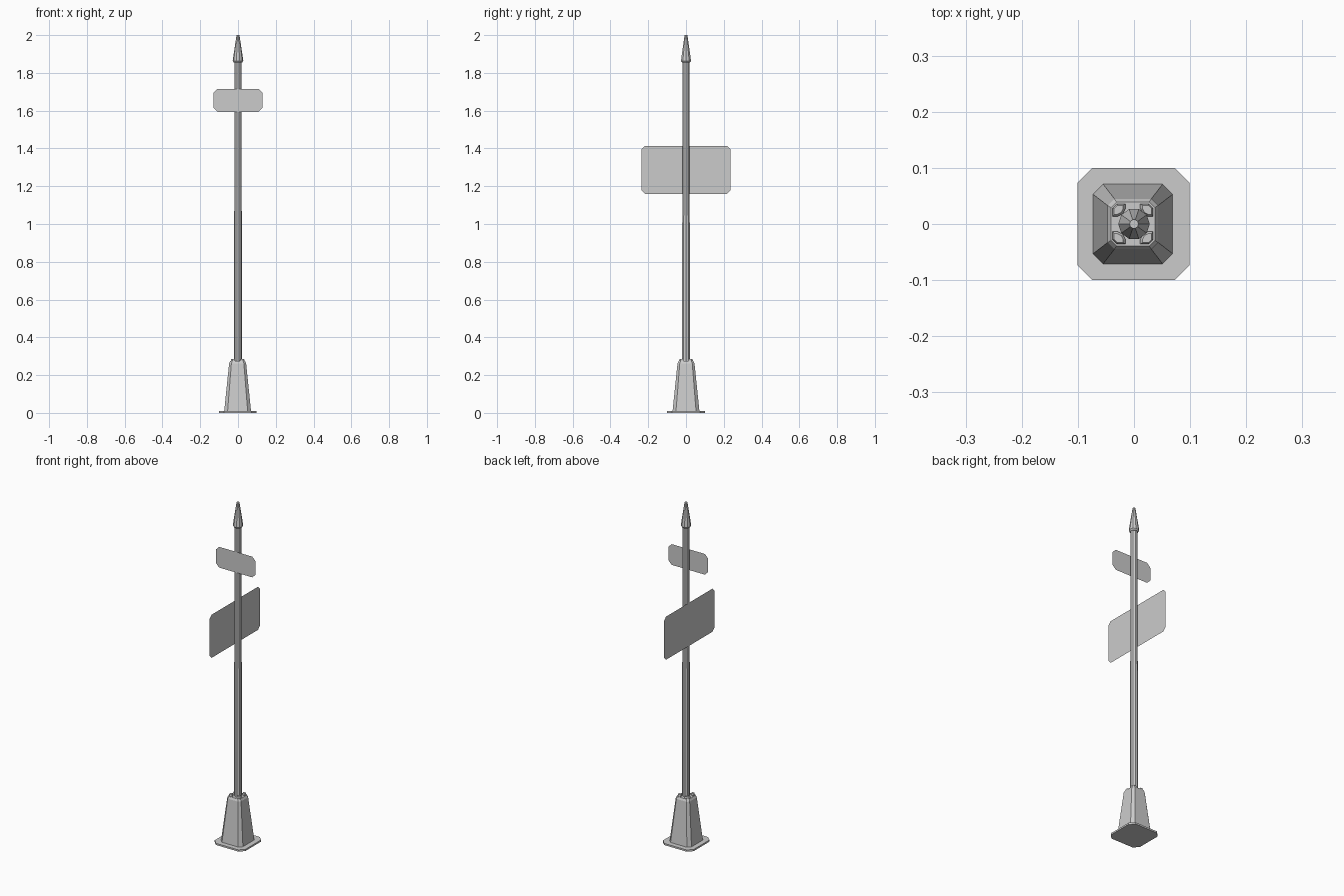
import bpy, bmesh, math
from mathutils import Vector

cube = bpy.data.objects.get("Cube")
if cube:
    bpy.data.objects.remove(cube, do_unlink=True)

grey = bpy.data.materials.new("light grey metal")
grey.use_nodes = True
colour = (0.6, 0.6, 0.6, 1)
grey.diffuse_color = colour
grey.node_tree.nodes["Principled BSDF"].inputs["Base Color"].default_value = colour


def finish(name, bm):
    bmesh.ops.recalc_face_normals(bm, faces=bm.faces)
    mesh = bpy.data.meshes.new(name)
    bm.to_mesh(mesh)
    bm.free()
    mesh.materials.append(grey)
    obj = bpy.data.objects.new(name, mesh)
    bpy.context.collection.objects.link(obj)
    return obj


def loft(name, rings):
    """Skin equal-length rings of points and cap both ends."""
    bm = bmesh.new()
    loops = [[bm.verts.new(p) for p in ring] for ring in rings]
    for a, b in zip(loops, loops[1:]):
        for i in range(len(a)):
            j = (i + 1) % len(a)
            bm.faces.new((a[i], a[j], b[j], b[i]))
    bm.faces.new(loops[0][::-1])
    bm.faces.new(loops[-1])
    return finish(name, bm)


def chamfered(hx, hy, c):
    """Rectangle outline with cut corners."""
    return [(hx, c - hy), (hx, hy - c), (hx - c, hy), (c - hx, hy),
            (-hx, hy - c), (-hx, c - hy), (c - hx, -hy), (hx - c, -hy)]


def square_ring(h, c, z, dx=0.0):
    return [(x + dx, y, z) for x, y in chamfered(h, h, c)]


def round_ring(r, z, sides=10):
    turn = 2 * math.pi / sides
    return [(r * math.cos(i * turn), r * math.sin(i * turn), z) for i in range(sides)]


# Ground plate and tapered foot
loft("ground_plate", [square_ring(0.1, 0.027, z, -0.001) for z in (0, 0.01)])
loft("tapered_foot", [square_ring(0.071, 0.018, 0.01, -0.002),
                      square_ring(0.045, 0.012, 0.262, -0.002),
                      square_ring(0.039, 0.01, 0.274, -0.002)])

# Pole and pointed cap
pole = loft("pole", [round_ring(0.021, 0.26), round_ring(0.021, 1.0),
                     round_ring(0.019, 1.12), round_ring(0.019, 1.87)])
cap = loft("pointed_cap", [round_ring(0.022, 1.855), round_ring(0.028, 1.863),
                           round_ring(0.022, 1.905), round_ring(0.010, 1.985),
                           round_ring(0.008, 2.0)])

# Four curved lugs holding the pole on the foot
for sx, sy, where in ((1, 1, "back_left"), (-1, 1, "back_right"),
                      (1, -1, "front_left"), (-1, -1, "front_right")):
    outline = [(0.013, 0.028), (0.013, 0.036), (0.028, 0.036), (0.036, 0.028),
               (0.036, 0.013), (0.028, 0.013), (0.018, 0.018)]
    mid = Vector((0.027, 0.027))
    rings = []
    for scale, z in ((1, 0.268), (1, 0.28), (0.7, 0.286)):
        pts = [mid + (Vector(p) - mid) * scale for p in outline]
        rings.append([(p.x * sx - 0.002, p.y * sy, z) for p in pts])
    loft("lug_" + where, rings)


# Flat sign panels
def sign(name, half_width, half_height, cut, place):
    bm = bmesh.new()
    bm.faces.new([bm.verts.new(place(u, v)) for u, v in chamfered(half_width, half_height, cut)])
    return finish(name, bm)


sign("small_sign", 0.13, 0.061, 0.022, lambda u, v: (u, -0.021, 1.655 + v))
sign("large_sign", 0.236, 0.127, 0.02, lambda u, v: (-0.021, u, 1.287 + v))

# Smooth the round parts but keep hard rims
bpy.ops.object.select_all(action="DESELECT")
for obj in (pole, cap):
    obj.select_set(True)
bpy.context.view_layer.objects.active = pole
bpy.ops.object.shade_smooth_by_angle(angle=math.radians(20))
